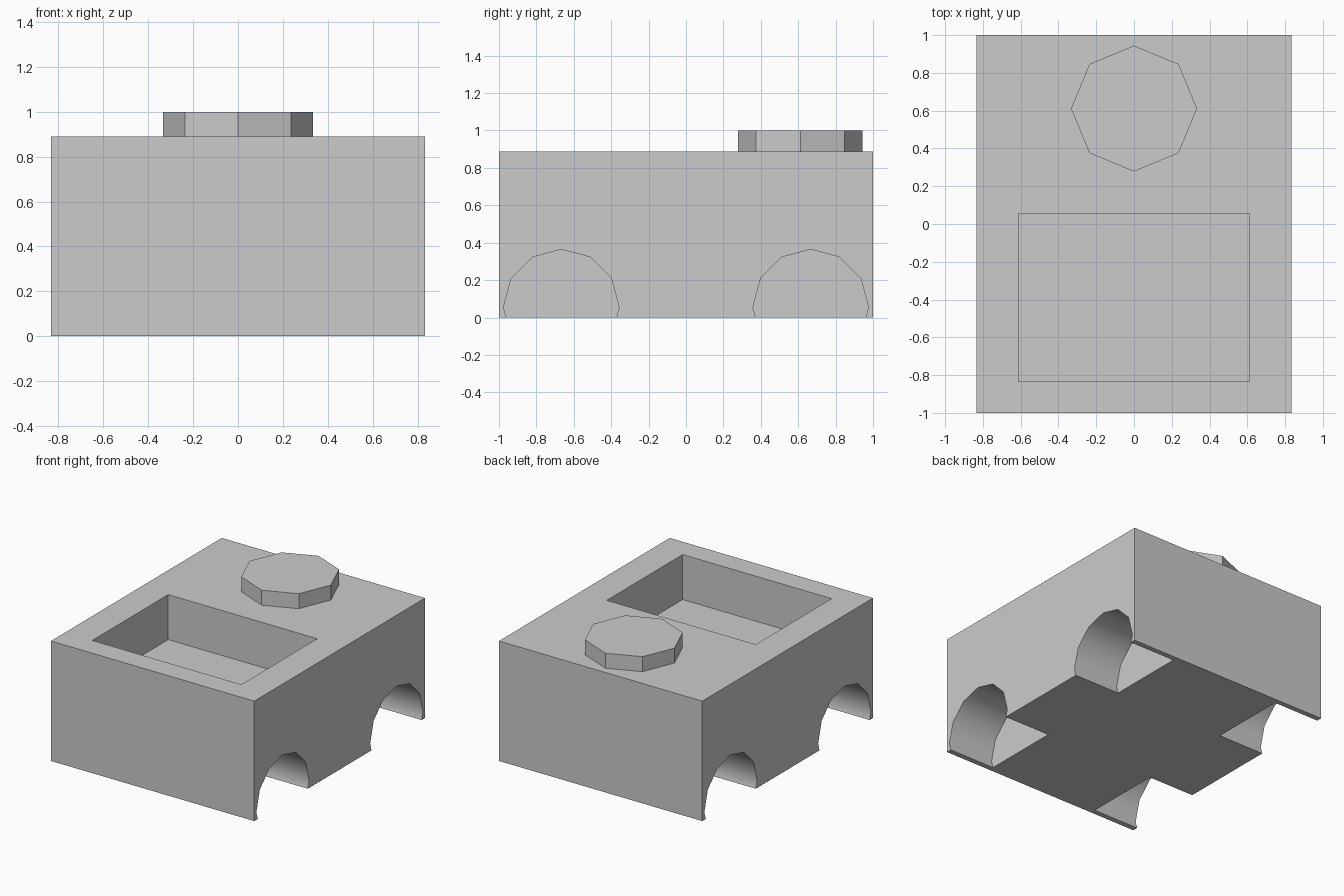
import bpy
from math import radians

old = bpy.data.objects.get("Cube")
if old:
    bpy.data.objects.remove(old)

# Single plain grey
grey = bpy.data.materials.new("plain_grey")
grey.use_nodes = True
colour = (0.6, 0.6, 0.6, 1)
grey.diffuse_color = colour
grey.node_tree.nodes["Principled BSDF"].inputs["Base Color"].default_value = colour

U = 1 / 9  # design module: the body is 15 x 18 x 8 modules


def finish(name):
    obj = bpy.context.object
    obj.name = name
    bpy.ops.object.transform_apply(location=False, rotation=True, scale=True)
    obj.data.materials.append(grey)
    return obj


def box(name, centre, size):
    bpy.ops.mesh.primitive_cube_add(size=1, location=[c * U for c in centre])
    bpy.context.object.scale = [s * U for s in size]
    return finish(name)


def prism(name, sides, radius, depth, centre, rotation=(0, 0, 0)):
    bpy.ops.mesh.primitive_cylinder_add(
        vertices=sides, radius=radius * U, depth=depth * U,
        location=[c * U for c in centre], rotation=rotation)
    return finish(name)


# Main block
body = box("body", (0, 0, 4), (15, 18, 8))

# Rectangular top recess and four wheel arches
cutters = [box("recess_cutter", (0, -3.5, 7), (11, 8, 4))]
for side in (-1, 1):
    for end in (-1, 1):
        cutters.append(prism("arch_cutter", 12, 2.78, 6.8,
                             (side * 7.5, end * 6, 0.5), (0, radians(90), 0)))

for cutter in cutters:
    mod = body.modifiers.new("cut", 'BOOLEAN')
    mod.operation = 'DIFFERENCE'
    mod.solver = 'EXACT'
    mod.object = cutter
    bpy.ops.object.select_all(action='DESELECT')
    body.select_set(True)
    bpy.context.view_layer.objects.active = body
    bpy.ops.object.modifier_apply(modifier=mod.name)
for cutter in cutters:
    bpy.data.objects.remove(cutter)

# Rounded arch linings, crisp corners elsewhere
bpy.ops.object.shade_smooth_by_angle(angle=radians(35))

# Raised eight-sided stud on the rear deck
prism("stud", 8, 3, 1, (0, 5.5, 8.5))
